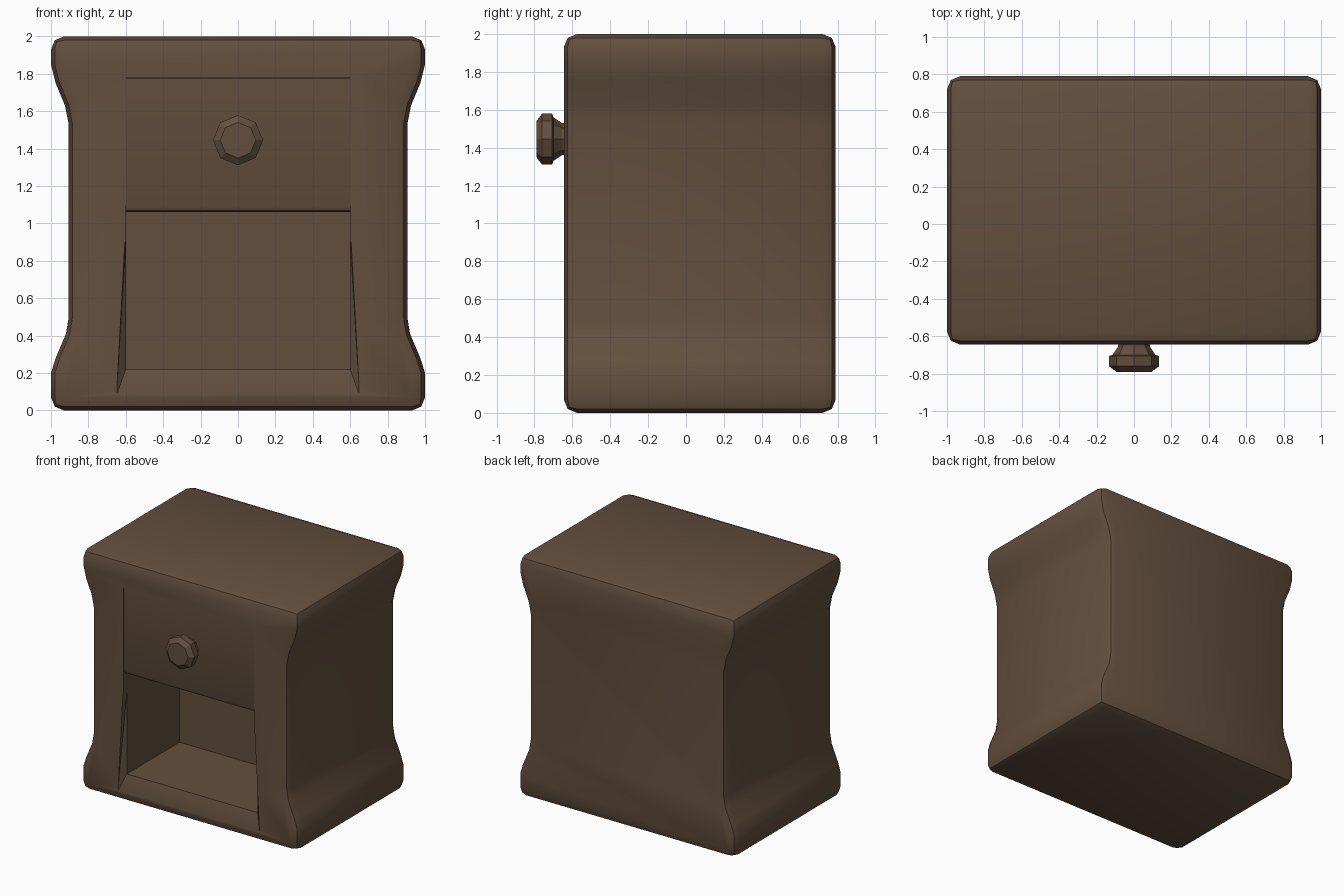
import bpy, bmesh, math
from mathutils import Matrix

cube = bpy.data.objects.get("Cube")
if cube:
    bpy.data.objects.remove(cube, do_unlink=True)

COLOUR = (0.125, 0.078, 0.048, 1)
wood = bpy.data.materials.new("dark_brown_wood")
wood.use_nodes = True
wood.diffuse_color = COLOUR
bsdf = wood.node_tree.nodes["Principled BSDF"]
bsdf.inputs["Base Color"].default_value = COLOUR
bsdf.inputs["Roughness"].default_value = 0.8


def finish(name, bm):
    bmesh.ops.recalc_face_normals(bm, faces=bm.faces)
    mesh = bpy.data.meshes.new(name)
    bm.to_mesh(mesh)
    bm.free()
    mesh.materials.append(wood)
    obj = bpy.data.objects.new(name, mesh)
    bpy.context.collection.objects.link(obj)
    return obj


def activate(obj):
    bpy.ops.object.select_all(action="DESELECT")
    obj.select_set(True)
    bpy.context.view_layer.objects.active = obj


def hull(name, points):
    bm = bmesh.new()
    for p in points:
        bm.verts.new(p)
    bmesh.ops.convex_hull(bm, input=bm.verts)
    bmesh.ops.dissolve_limit(bm, angle_limit=0.01, verts=bm.verts, edges=bm.edges)
    return finish(name, bm)


def box(name, x, y0, y1, z0, z1):
    return hull(name, [(s * x, y, z) for s in (-1, 1) for y in (y0, y1) for z in (z0, z1)])


def bevel(obj, width, segments):
    activate(obj)
    mod = obj.modifiers.new("rounded_edges", "BEVEL")
    mod.width, mod.segments = width, segments
    mod.limit_method, mod.angle_limit = "ANGLE", math.radians(40)
    mod.use_clamp_overlap = False
    bpy.ops.object.modifier_apply(modifier=mod.name)


def cut(obj, cutter):
    activate(obj)
    mod = obj.modifiers.new("opening", "BOOLEAN")
    mod.operation, mod.solver, mod.object = "DIFFERENCE", "EXACT", cutter
    bpy.ops.object.modifier_apply(modifier=mod.name)
    bpy.data.objects.remove(cutter, do_unlink=True)


FRONT, BACK = -0.645, 0.79

# Cabinet: waisted side profile, mirrored, extruded front to back
side = [(1, 0), (1, 0.2), (0.975, 0.28), (0.92, 0.41), (0.905, 0.5),
        (0.905, 1.53), (0.925, 1.63), (0.975, 1.75), (1, 1.85), (1, 2)]
outline = side + [(-x, z) for x, z in reversed(side)]
bm = bmesh.new()
face = bm.faces.new([bm.verts.new((x, FRONT, z)) for x, z in outline])
new = bmesh.ops.extrude_face_region(bm, geom=[face])["geom"]
bmesh.ops.translate(bm, vec=(0, BACK - FRONT, 0),
                    verts=[v for v in new if isinstance(v, bmesh.types.BMVert)])
cabinet = finish("cabinet", bm)
bevel(cabinet, 0.07, 2)

# Open compartment and its worn, flared front lip
cut(cabinet, box("compartment_cutter", 0.6, -0.8, 0.09, 0.22, 1.78))
lip = []
for s in (-1, 1):
    for y in (FRONT - 0.002, -0.8):
        lip += [(s * 0.65, y, 0.08), (s * 0.605, y, 0.22), (s * 0.605, y, 0.9)]
    lip += [(s * 0.6, -0.6, 0.22), (s * 0.6, -0.6, 0.9)]
cut(cabinet, hull("lip_cutter", lip))

# Drawer filling the upper part of the opening
drawer = box("drawer", 0.598, FRONT + 0.008, 0.1, 1.06, 1.778)
bm = bmesh.new()
bm.from_mesh(drawer.data)
lower = [e for e in bm.edges
         if all(v.co.y < -0.6 and v.co.z < 1.1 for v in e.verts)]
bmesh.ops.bevel(bm, geom=lower, offset=0.035, segments=2, profile=0.5, affect="EDGES")
bm.to_mesh(drawer.data)
bm.free()

# Eight-sided knob, lofted from rings along its axis
rings = [(-0.6, 0.08), (-0.655, 0.085), (-0.7, 0.115), (-0.706, 0.134),
         (-0.76, 0.134), (-0.79, 0.095)]
bm = bmesh.new()
loops = []
for y, r in rings:
    angles = [math.tau * i / 8 for i in range(8)]
    loops.append([bm.verts.new((r * math.cos(a), y, 1.445 + r * math.sin(a))) for a in angles])
for a, b in zip(loops, loops[1:]):
    for i in range(8):
        j = (i + 1) % 8
        bm.faces.new((a[i], a[j], b[j], b[i]))
bm.faces.new(loops[0])
bm.faces.new(loops[-1])
knob = finish("drawer_knob", bm)

for obj in (cabinet, drawer):
    activate(obj)
    bpy.ops.object.shade_smooth_by_angle(angle=math.radians(30))
